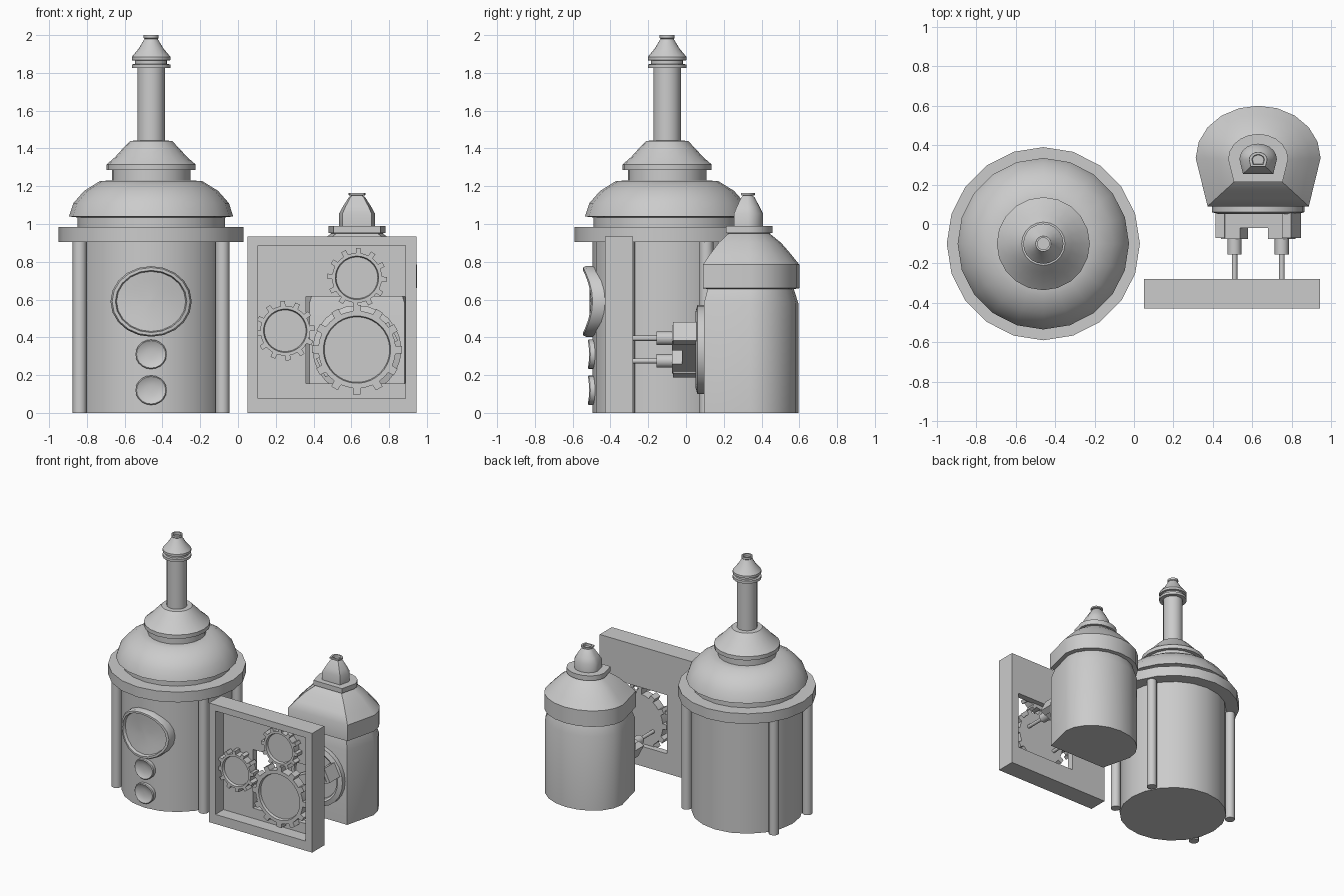
import bpy, bmesh
from math import sin, cos, pi, radians, sqrt
from mathutils import Matrix

if "Cube" in bpy.data.objects:
    bpy.data.objects.remove(bpy.data.objects["Cube"])


def loft(name, loops, cap_start=True, cap_end=True, closed=False, smooth=35):
    """Skin a list of equal-length point loops into one object."""
    bm = bmesh.new()
    rows = [[bm.verts.new(p) for p in lp] for lp in loops]
    n = len(rows[0])
    pairs = list(zip(rows, rows[1:])) + ([(rows[-1], rows[0])] if closed else [])
    for a, b in pairs:
        for i in range(n):
            j = (i + 1) % n
            bm.faces.new((a[i], a[j], b[j], b[i]))
    if cap_start and not closed:
        bm.faces.new(rows[0])
    if cap_end and not closed:
        bm.faces.new(rows[-1])
    bmesh.ops.recalc_face_normals(bm, faces=bm.faces)
    me = bpy.data.meshes.new(name)
    bm.to_mesh(me)
    bm.free()
    ob = bpy.data.objects.new(name, me)
    bpy.context.collection.objects.link(ob)
    if smooth:
        bpy.ops.object.select_all(action='DESELECT')
        bpy.context.view_layer.objects.active = ob
        ob.select_set(True)
        bpy.ops.object.shade_smooth_by_angle(angle=radians(smooth))
    return ob


def lathe(name, cx, cy, profile, n=20):
    return loft(name, [[(cx + r * cos(2 * pi * i / n), cy + r * sin(2 * pi * i / n), z)
                        for i in range(n)] for r, z in profile])


def y_turned(name, cx, cz, profile, n=16):
    """Round part whose axis runs along y; profile is (radius, y)."""
    return loft(name, [[(cx + r * cos(2 * pi * i / n), y, cz + r * sin(2 * pi * i / n))
                        for i in range(n)] for r, y in profile])


def box(name, lo, hi, pivot=None, angle=0):
    (x0, y0, z0), (x1, y1, z1) = lo, hi
    ob = loft(name, [[(x0, y, z0), (x1, y, z0), (x1, y, z1), (x0, y, z1)]
                     for y in (y0, y1)], smooth=0)
    if pivot:
        ob.data.transform(Matrix.Translation(pivot) @ Matrix.Rotation(angle, 4, 'Y'))
    return ob


# ---- large boiler tower ----
TX, TY = -0.46, -0.10
lathe("tower_body", TX, TY, [(0.395, 0), (0.395, 0.93)])
lathe("tower_ring", TX, TY, [(0.49, 0.905), (0.49, 0.985)])
lathe("tower_dome", TX, TY, [(0.39, 0.97), (0.39, 1.035), (0.435, 1.04), (0.412, 1.11),
                             (0.355, 1.175), (0.27, 1.228), (0.21, 1.23)])
lathe("tower_upper_dome", TX, TY, [(0.208, 1.22), (0.208, 1.285), (0.236, 1.285), (0.236, 1.315),
                                   (0.19, 1.355), (0.145, 1.405), (0.11, 1.44), (0.07, 1.442)])
lathe("chimney", TX, TY, [(0.073, 1.43), (0.073, 1.84)])
lathe("chimney_cap", TX, TY, [(0.102, 1.825), (0.102, 1.845), (0.085, 1.847), (0.085, 1.865),
                              (0.102, 1.867), (0.102, 1.885), (0.065, 1.93), (0.035, 1.98),
                              (0.04, 1.985), (0.04, 2.0), (0.03, 2.0), (0.03, 1.98)])
for sx, side in ((-1, "left"), (1, "right")):
    for sy, end in ((-1, "front"), (1, "back")):
        lathe(f"column_{end}_{side}", TX + sx * 0.378, TY + sy * 0.208,
              [(0.037, 0), (0.037, 0.92)], 12)


# ---- dials wrapped onto the tower wall: rings of (fraction, wrap radius) ----
def dial(name, cz, rx, rz, rings, n=20):
    loops = []
    for f, wrap in rings:
        lp = []
        for i in range(n):
            x = rx * f * cos(2 * pi * i / n)
            lp.append((TX + x, TY - sqrt(wrap ** 2 - x ** 2), cz + rz * f * sin(2 * pi * i / n)))
        loops.append(lp)
    return loft(name, loops, cap_start=False)


dial("large_dial", 0.59, 0.215, 0.187,
     [(1, 0.38), (1, 0.43), (0.96, 0.445), (0.88, 0.445), (0.85, 0.42), (0.6, 0.415), (0.3, 0.41), (0.05, 0.41)])
for k, z in enumerate((0.31, 0.12)):
    dial(f"small_dial_{k + 1}", z, 0.083, 0.078,
         [(1, 0.38), (1, 0.415), (0.93, 0.42), (0.75, 0.412), (0.4, 0.405), (0.1, 0.404)])


# ---- gear frame: open tray with a rectangular hole ----
def rect(x0, x1, z0, z1, y):
    return [(x0, y, z0), (x1, y, z0), (x1, y, z1), (x0, y, z1)]


outer, inner, hole = (0.05, 0.945, 0, 0.935), (0.105, 0.886, 0.075, 0.886), (0.36, 0.884, 0.155, 0.615)
loft("gear_frame", [rect(*outer, -0.28), rect(*outer, -0.43), rect(*inner, -0.43),
                    rect(*inner, -0.33), rect(*hole, -0.33), rect(*hole, -0.28)],
     closed=True, smooth=0)


# ---- gears ----
def gear(name, cx, cz, tip, base, inner_r, teeth, turn=0, y0=-0.32, y1=-0.39):
    step = 2 * pi / teeth
    marks = [(0.0, base), (0.3, base), (0.6, base), (0.64, tip), (0.96, tip)]
    pts = [((k + f) * step + turn, r) for k in range(teeth) for f, r in marks]

    def ring(y, radius=None):
        return [(cx + (radius or r) * cos(a), y, cz + (radius or r) * sin(a)) for a, r in pts]
    loft(name, [ring(y0), ring(y1), ring(y1, inner_r), ring(y1 + 0.02, inner_r - 0.005)])


GX, GZ = 0.63, 0.335
gear("large_gear", GX, GZ, 0.238, 0.205, 0.178, 12, 0.1)
gear("left_gear", 0.25, 0.435, 0.158, 0.132, 0.115, 12, 0.2)
gear("top_gear", 0.63, 0.715, 0.158, 0.132, 0.115, 12, 0.05)

# ---- slanted bracket and pistons linking gear to the small boiler ----
piv, tilt = (GX, 0, GZ), -radians(27)
box("bracket_bridge", (-0.2, -0.02, -0.045), (0.2, 0.06, 0.045), piv, tilt)
for s, side in ((-1, "left"), (1, "right")):
    box(f"bracket_leg_{side}", (s * 0.135 - 0.055, -0.075, -0.045),
        (s * 0.135 + 0.055, 0.0, 0.045), piv, tilt)
    box(f"bracket_foot_{side}", (s * 0.19 - 0.025, -0.07, -0.055),
        (s * 0.19 + 0.025, 0.06, 0.055), piv, tilt)
    y_turned(f"piston_{side}", GX + s * 0.12, GZ + s * 0.06,
             [(0.014, -0.33), (0.014, -0.155), (0.036, -0.155), (0.036, -0.07)], 12)
y_turned("boiler_plate", GX, GZ, [(0.235, 0.11), (0.235, 0.06), (0.2, 0.05), (0.185, 0.06), (0.18, 0.075)], 24)

# ---- small boiler with a D-shaped section (flat front) ----
KX, KY = 0.63, 0.325
section = [(0.317 * cos(pi * i / 10), 0.01 + 0.265 * sin(pi * i / 10)) for i in range(11)]
section += [(-0.257, -0.235), (0.257, -0.235)]


def d_loft(name, profile):
    loft(name, [[(KX + s * x, KY + s * y, z) for x, y in section] for s, z in profile])


d_loft("boiler_body", [(0.98, 0), (0.98, 0.58), (0.89, 0.66)])
d_loft("boiler_lid", [(0.88, 0.655), (1, 0.66), (1, 0.785), (0.84, 0.84), (0.65, 0.9), (0.45, 0.945),
                      (0.41, 0.952)])
d_loft("boiler_collar", [(0.41, 0.935), (0.41, 0.95), (0.48, 0.952), (0.48, 0.99)])
d_loft("boiler_knob", [(0.3, 0.985), (0.3, 1.055), (0.24, 1.09), (0.14, 1.14), (0.1, 1.15),
                       (0.145, 1.153), (0.145, 1.165), (0.1, 1.165), (0.09, 1.15)])
